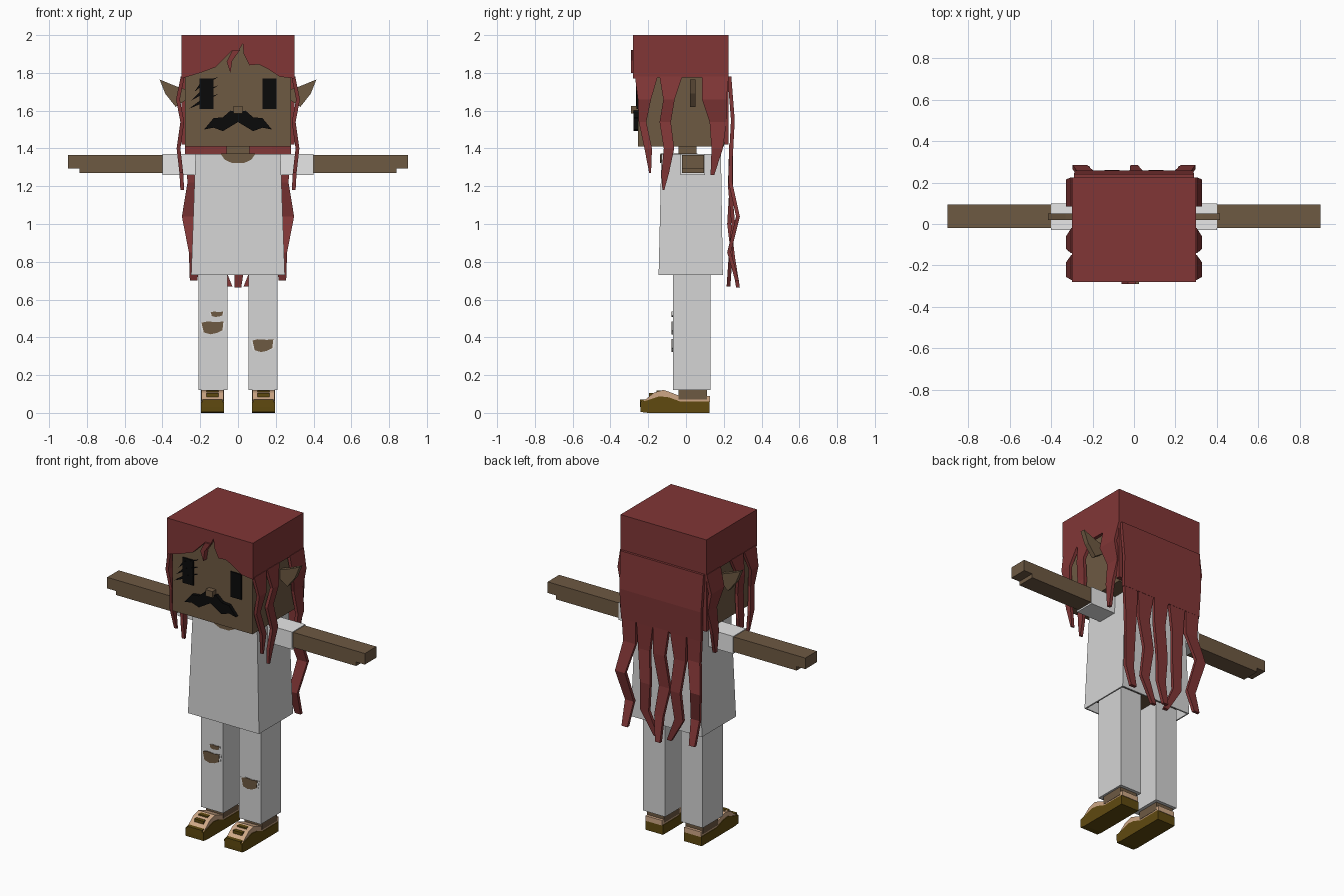
import bpy, bmesh
from mathutils import Vector

cube = bpy.data.objects.get("Cube")
if cube:
    bpy.data.objects.remove(cube, do_unlink=True)


def material(name, r, g, b):
    m = bpy.data.materials.new(name)
    m.use_nodes = True
    m.diffuse_color = (r, g, b, 1)
    bsdf = m.node_tree.nodes["Principled BSDF"]
    bsdf.inputs["Base Color"].default_value = (r, g, b, 1)
    bsdf.inputs["Roughness"].default_value = 0.9
    return m


SKIN = material("brown skin", 0.155, 0.1, 0.055)
HAIR = material("red hair", 0.22, 0.037, 0.037)
CLOTH = material("pale cloth", 0.66, 0.66, 0.66)
SLEEVE = material("white sleeve", 0.8, 0.8, 0.8)
BLACK = material("black", 0.003, 0.003, 0.003)
SOLE = material("olive leather", 0.115, 0.068, 0.005)
TAN = material("tan leather", 0.62, 0.39, 0.24)


def finish(name, bm, mat):
    bmesh.ops.recalc_face_normals(bm, faces=bm.faces)
    me = bpy.data.meshes.new(name)
    bm.to_mesh(me)
    bm.free()
    me.materials.append(mat)
    ob = bpy.data.objects.new(name, me)
    bpy.context.collection.objects.link(ob)
    return ob


def slab(name, outline, axis, lo, hi, mat):
    """Extrude an outline along an axis; its two coordinates are the other axes."""
    bm = bmesh.new()
    verts = []
    for p in outline:
        c = list(p)
        c.insert("xyz".index(axis), lo)
        verts.append(bm.verts.new(c))
    face = bm.faces.new(verts)
    out = bmesh.ops.extrude_face_region(bm, geom=[face])
    step = Vector([hi - lo if a == axis else 0 for a in "xyz"])
    moved = [v for v in out["geom"] if isinstance(v, bmesh.types.BMVert)]
    bmesh.ops.translate(bm, verts=moved, vec=step)
    return finish(name, bm, mat)


def box(name, x, y, z, mat):
    outline = [(x[0], y[0]), (x[1], y[0]), (x[1], y[1]), (x[0], y[1])]
    return slab(name, outline, "z", z[0], z[1], mat)


def ribbon(name, rows, along, mat, thick=0.02):
    """Flat lock of hair; each row is x, y, z, width, measured along one axis."""
    bm = bmesh.new()
    rings = []
    for x, y, z, w in rows:
        ring = []
        for a, b in ((-1, -1), (1, -1), (1, 1), (-1, 1)):
            u, v = a * w / 2, b * thick / 2
            ring.append(bm.verts.new((x + u, y + v, z) if along == "x" else (x + v, y + u, z)))
        rings.append(ring)
    for r, s in zip(rings, rings[1:]):
        for i in range(4):
            bm.faces.new((r[i], r[i - 1], s[i - 1], s[i]))
    bm.faces.new(rings[0])
    bm.faces.new(rings[-1])
    return finish(name, bm, mat)


def flip(pts, s):
    return [(s * p[0], *p[1:]) for p in pts]


# Head, neck and nose
box("head", (-.28, .28), (-.255, .2), (1.41, 1.97), SKIN)
box("neck", (-.06, .06), (-.04, .055), (1.33, 1.42), SKIN)
box("nose", (-.025, .025), (-.29, -.25), (1.585, 1.625), SKIN)
box("nose_shadow", (-.027, .027), (-.265, -.25), (1.575, 1.59), BLACK)

# Eyes, scratches and moustache
for side, s in (("left", 1), ("right", -1)):
    box(side + "_eye", sorted((s * .13, s * .205)), (-.262, -.254), (1.61, 1.77), BLACK)
for i in range(3):
    d = i * .045
    slab("eye_scratch", [(-.26 + d / 3, 1.61 + d), (-.2, 1.655 + d), (-.1, 1.69 + d),
                         (-.2, 1.635 + d)], "y", -.264, -.255, BLACK)
half = [(.04, 1.6), (.08, 1.565), (.13, 1.56), (.18, 1.5), (.13, 1.51), (.08, 1.492)]
slab("moustache", [(0, 1.59)] + half + [(0, 1.54)] + flip(half[::-1], -1),
     "y", -.277, -.253, BLACK)

# Hair cap with a ragged fringe
box("hair_top", (-.3, .3), (-.28, .225), (1.965, 2), HAIR)
box("hair_back", (-.3, .3), (.2, .225), (1.42, 1.97), HAIR)
fringe = [(-.3, 1.77), (-.2, 1.8), (-.12, 1.83), (-.08, 1.87), (-.03, 1.92), (-.06, 1.86),
          (-.04, 1.8), (-.03, 1.865), (0, 1.91), (.025, 1.955), (.03, 1.9), (.06, 1.84),
          (.11, 1.845), (.16, 1.82), (.22, 1.78), (.3, 1.77)]
slab("hair_fringe", fringe + [(.3, 1.97), (-.3, 1.97)], "y", -.28, -.25, HAIR)
slab("fringe_lock", [(-.06, 1.86), (-.04, 1.8), (-.03, 1.865), (.01, 1.92), (-.03, 1.92)],
     "y", -.29, -.275, HAIR)

# Locks hanging at the sides: y, z, width, with a shared outward wave
side_locks = {
    "front_lock": [(-.21, 1.78, .12), (-.22, 1.66, .07), (-.23, 1.54, .04), (-.2, 1.4, .04),
                   (-.19, 1.27, .01)],
    "middle_lock": [(-.08, 1.78, .12), (-.09, 1.66, .06), (-.11, 1.54, .06), (-.09, 1.4, .055),
                    (-.11, 1.27, .04), (-.12, 1.18, .01)],
    "rear_lock": [(.155, 1.78, .14), (.15, 1.66, .13), (.17, 1.54, .09), (.165, 1.4, .06),
                  (.14, 1.26, .02)]}
wave = [.293, .318, .295, .315, .3, .295]
for side, s in (("left", 1), ("right", -1)):
    box(side + "_hair_side", sorted((s * .28, s * .3)), (-.28, .225), (1.775, 1.97), HAIR)
    for name, rows in side_locks.items():
        ribbon(side + "_" + name, [(s * x, y, z, w) for x, (y, z, w) in zip(wave, rows)],
               "y", HAIR)

# Long back hair: a sheet splitting into wavy locks
ribbon("back_hair_sheet", [(0, .23, 1.78, .58), (0, .248, 1.55, .57), (0, .238, 1.36, .56)],
       "x", HAIR)
outer = [(.23, .238, 1.42, .1), (.225, .235, 1.22, .085), (.262, .275, 1.04, .07),
         (.23, .228, .85, .06), (.235, .27, .7, .04)]
inner = [(.115, .238, 1.4, .12), (.125, .232, 1.2, .08), (.105, .25, 1, .07),
         (.12, .235, .82, .06), (.045, .225, .67, .03)]
for side, s in (("left", 1), ("right", -1)):
    ribbon(side + "_outer_back_lock", flip(outer, s), "x", HAIR)
    ribbon(side + "_inner_back_lock", flip(inner, s), "x", HAIR)
ribbon("centre_back_lock", [(0, .238, 1.4, .11), (.015, .24, 1.2, .08), (-.015, .228, 1, .075),
                            (.01, .25, .82, .06), (0, .275, .665, .035)], "x", HAIR)

# Shirt flaring to an open hem, with the body inside
bm = bmesh.new()
corners = ((-1, 0), (1, 0), (1, 1), (-1, 1))
hem = [bm.verts.new((a * .248, (-.145, .195)[b], .73)) for a, b in corners]
top = [bm.verts.new((a * .225, (-.13, .185)[b], 1.37)) for a, b in corners]
for i in range(4):
    bm.faces.new((hem[i - 1], hem[i], top[i], top[i - 1]))
bm.faces.new(top)
shirt = finish("shirt", bm, CLOTH)
mod = shirt.modifiers.new("cloth_thickness", "SOLIDIFY")
mod.thickness = 0.012
box("body", (-.208, .208), (-.1, .16), (.77, 1.34), SKIN)
slab("neckline", [(-.09, 1.368), (-.07, 1.34), (-.03, 1.322), (.03, 1.322), (.07, 1.34),
                  (.09, 1.368)], "y", -.137, -.128, SKIN)
box("neckline_top", (-.09, .09), (-.134, .06), (1.368, 1.373), SKIN)

# Limbs, ears and shoes
for side, s in (("left", 1), ("right", -1)):
    ear = [(.27, 1.71), (.33, 1.73), (.415, 1.765), (.385, 1.69), (.33, 1.62), (.27, 1.66)]
    slab(side + "_ear", flip(ear, s), "y", .02, .05, SKIN)
    box(side + "_sleeve", sorted((s * .2, s * .4)), (-.03, .1), (1.26, 1.37), SLEEVE)
    arm = [(.38, 1.27), (.84, 1.27), (.84, 1.295), (.9, 1.295), (.9, 1.365), (.38, 1.365)]
    slab(side + "_arm", flip(arm, s), "y", -.02, .095, SKIN)
    box(side + "_trouser_leg", sorted((s * .055, s * .208)), (-.07, .13), (.12, .8), CLOTH)
    box(side + "_ankle", sorted((s * .075, s * .195)), (-.04, .11), (.07, .125), SKIN)
    x0, x1 = sorted((s * .073, s * .197))
    sole = [(-.24, .005), (-.2, 0), (.125, 0), (.125, .06), (-.03, .06), (-.09, .082),
            (-.14, .088), (-.2, .068), (-.242, .058)]
    slab(side + "_shoe_sole", sole, "x", x0, x1, SOLE)
    upper = [(-.235, .058), (-.21, .075), (-.17, .107), (-.12, .122), (-.08, .108),
             (-.03, .088), (.128, .09), (.128, .058), (-.03, .055), (-.13, .075)]
    slab(side + "_shoe_upper", upper, "x", x0 + .004, x1 - .004, TAN)
    for y, z in ((-.135, .115), (-.175, .1)):
        box(side + "_shoe_strap", (x0 + .03, x1 - .03), (y - .022, y + .01), (z - .02, z + .004), SOLE)
    box(side + "_toe_cap", (x0 + .01, x1 - .01), (-.243, -.205), (.03, .07), SOLE)


# Torn knees: frayed rim with skin showing
def tear(name, cx, cz, w, h):
    shape = [(-1, .8), (-.5, 1), (.4, .9), (1, 1), (.9, -.4), (.4, -.8), (-.2, -1), (-.8, -.7)]
    for part, k, y, mat in (("rim", 1.2, -.073, SLEEVE), ("hole", 1, -.076, SKIN)):
        slab(name + "_" + part, [(cx + a * w * k, cz + b * h) for a, b in shape],
             "y", y, -.069, mat)


tear("right_knee", -.135, .45, .058, .034)
tear("right_thigh_tear", -.112, .522, .033, .014)
tear("left_knee", .132, .356, .055, .034)
